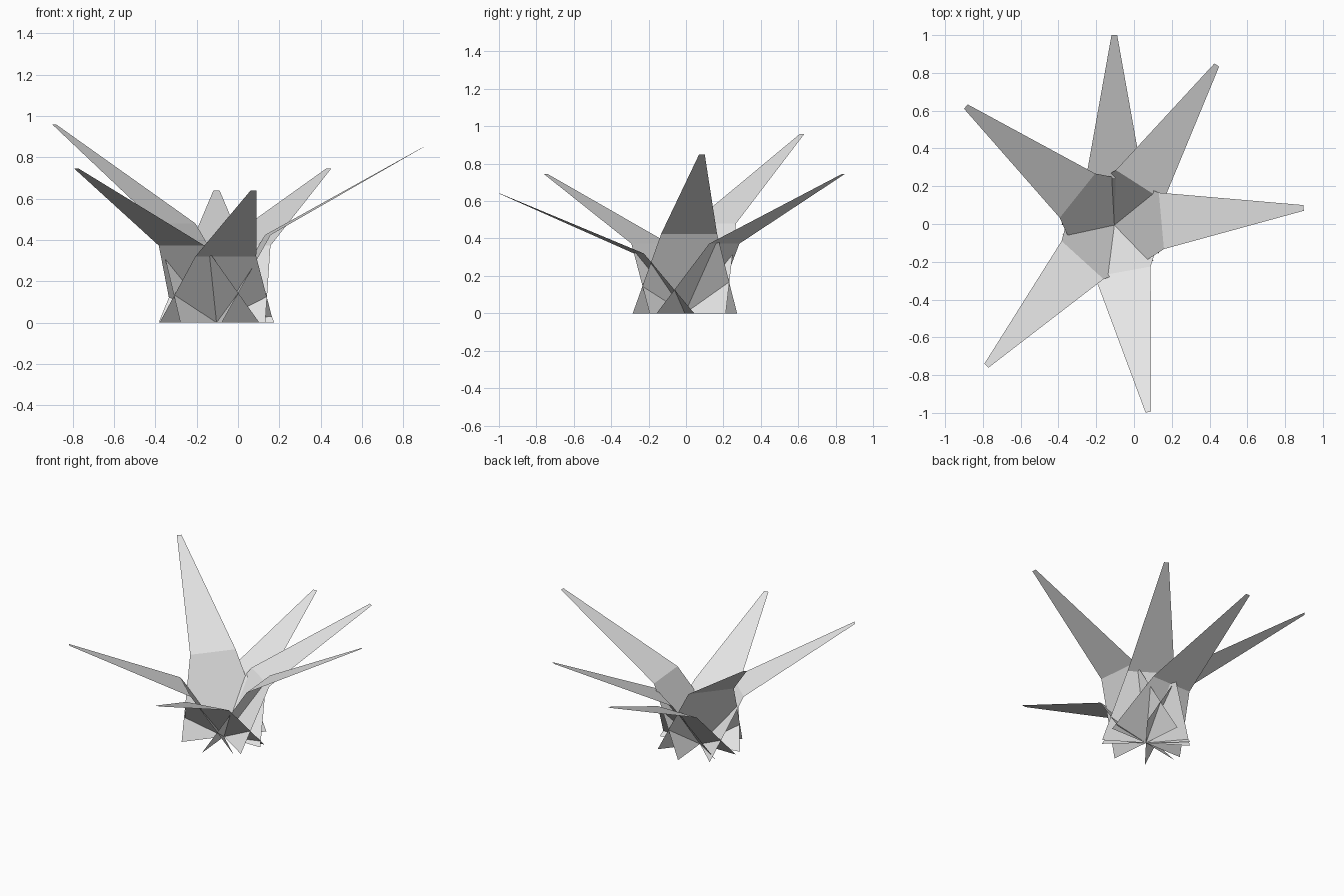
import bpy
from math import radians
from mathutils import Matrix, Vector

cube = bpy.data.objects.get("Cube")
if cube:
    bpy.data.objects.remove(cube, do_unlink=True)

# One plain grey for the whole plant
grey = bpy.data.materials.new("pale_grey")
grey.use_nodes = True
grey.diffuse_color = (0.8, 0.8, 0.8, 1)
grey.node_tree.nodes["Principled BSDF"].inputs["Base Color"].default_value = grey.diffuse_color

CENTRE = Vector((-0.104, -0.006, 0))

# Leaf sections: distance out, half width, share of the tip height
SECTIONS = [(0, 0.28, 0), (0.25, 0.15, 0.5), (1.006, 0.015, 1)]


def add_leaf(name, angle, height):
    """A flat, tapering blade bent once, rising outward from the centre."""
    turn = Matrix.Rotation(radians(angle), 3, "Z")
    verts = [CENTRE + turn @ Vector((out, side * half, share * height))
             for out, half, share in SECTIONS for side in (-1, 1)]
    faces = [(i, i + 2, i + 3, i + 1) for i in range(0, len(verts) - 2, 2)]
    mesh = bpy.data.meshes.new(name)
    mesh.from_pydata(verts, [], faces)
    mesh.materials.append(grey)
    leaf = bpy.data.objects.new(name, mesh)
    bpy.context.collection.objects.link(leaf)


# Six leaves crossing at the base: name, direction in degrees, tip height
for name, angle, height in [
    ("back_leaf", 90, 0.64),
    ("back_left_leaf", 57.4, 0.745),
    ("left_leaf", 5.2, 0.85),
    ("front_leaf", -79.7, 0.64),
    ("front_right_leaf", -132.3, 0.745),
    ("back_right_leaf", 141.4, 0.96),
]:
    add_leaf(name, angle, height)
